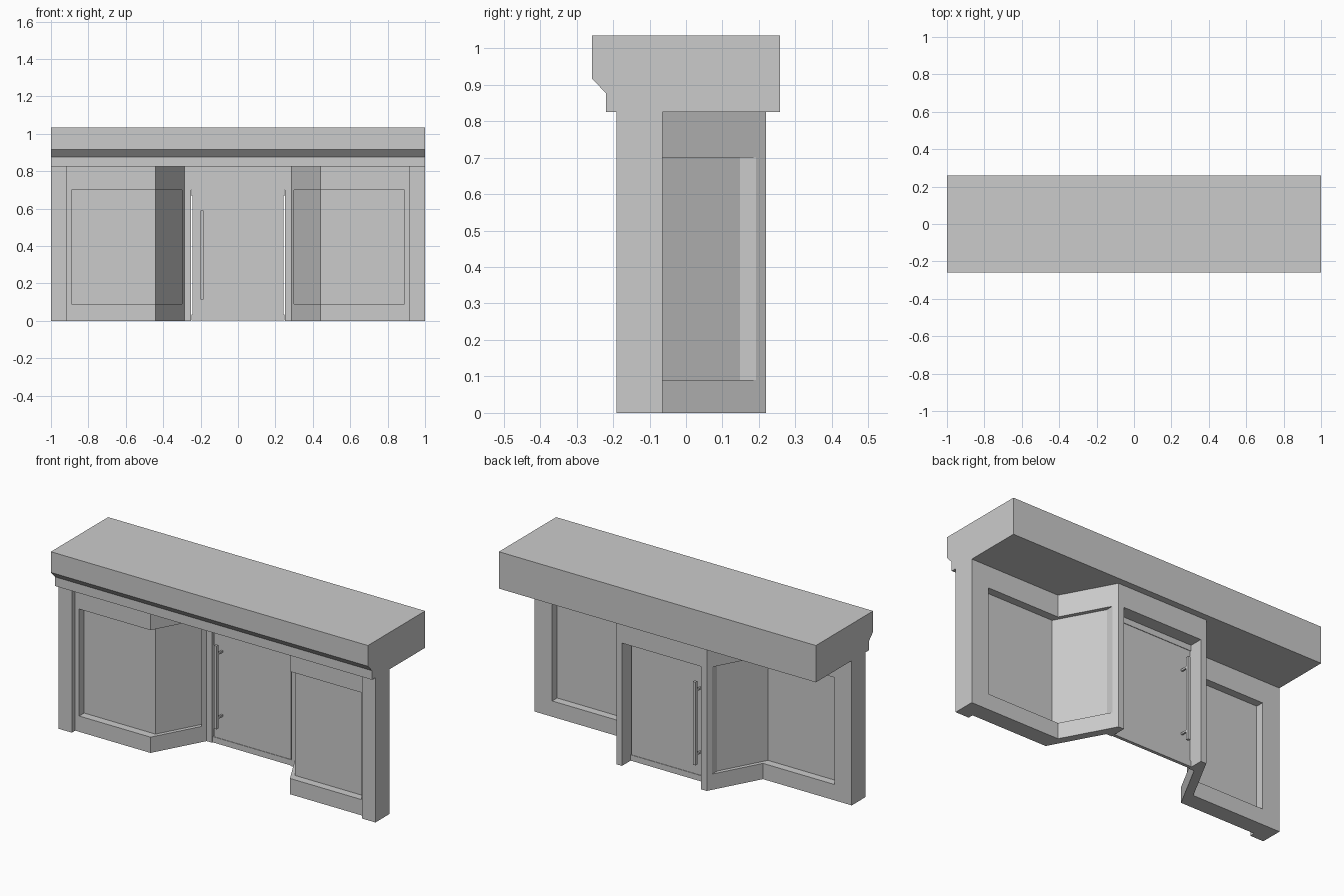
import bpy, bmesh
from mathutils import Vector

if "Cube" in bpy.data.objects:
    bpy.data.objects.remove(bpy.data.objects["Cube"])


def prism(name, pts, lo, hi, axis='z', mirror=False):
    """Extrude a flat outline along z (pts are x,y) or along x (pts are y,z)."""
    place = (lambda p, t: (p[0], p[1], t)) if axis == 'z' else (lambda p, t: (t, p[0], p[1]))
    bm = bmesh.new()
    face = bm.faces.new([bm.verts.new(place(p, lo)) for p in pts])
    top = bmesh.ops.extrude_face_region(bm, geom=[face])['geom']
    verts = [v for v in top if isinstance(v, bmesh.types.BMVert)]
    bmesh.ops.translate(bm, verts=verts, vec=Vector(place((0, 0), hi - lo)))
    bmesh.ops.recalc_face_normals(bm, faces=bm.faces)
    me = bpy.data.meshes.new(name)
    bm.to_mesh(me)
    bm.free()
    ob = bpy.data.objects.new(name, me)
    bpy.context.collection.objects.link(ob)
    if mirror:
        ob.modifiers.new('mirror', 'MIRROR')
    return ob


def box(name, x0, x1, y0, y1, z0, z1, mirror=False):
    return prism(name, [(x0, y0), (x1, y0), (x1, y1), (x0, y1)], z0, z1, mirror=mirror)


CORNER, INNER, OUTER = 0.44, 0.285, 0.915
WALL_BACK, DOOR_BACK, THICK = -0.065, 0.22, 0.095


def back_y(x):
    """Back face of the shop wall: straight, then splayed in to the door."""
    if x >= CORNER:
        return WALL_BACK
    return WALL_BACK + (DOOR_BACK - WALL_BACK) * (CORNER - x) / (CORNER - INNER)


def wall(name, x0, x1, z0, z1, front=THICK, back=0.0):
    """Mirrored piece of the splayed wall between x0 and x1."""
    xs = [x0] + ([CORNER] if x0 < CORNER < x1 else []) + [x1]
    pts = [(x, back_y(x) - front) for x in xs] + [(x, back_y(x) - back) for x in reversed(xs)]
    return prism(name, pts, z0, z1, mirror=True)


# Fascia and roof slab
prism('fascia', [(-0.258, 1.035), (-0.258, 0.917), (-0.22, 0.877), (-0.22, 0.825),
                 (0.258, 0.825), (0.258, 1.035)], -1, 1, axis='x')

# End pilasters
box('pilaster', OUTER, 1.0, -0.19, WALL_BACK, 0, 0.825, mirror=True)

# Display windows: frame bands, stiles and the recessed pane
SILL, HEAD = 0.09, 0.70
wall('window_plinth', INNER, OUTER, 0, SILL)
wall('window_header', INNER, OUTER, HEAD, 0.825)
wall('window_outer_stile', 0.89, OUTER, SILL, HEAD)
wall('window_inner_stile', INNER, 0.30, SILL, HEAD)
wall('window_pane', 0.30, 0.89, SILL, HEAD, front=0.05, back=0.045)

# Door frame
box('door_jamb', 0.25, INNER, DOOR_BACK - THICK, DOOR_BACK, 0, 0.825, mirror=True)
box('door_lintel', -0.25, 0.25, DOOR_BACK - THICK, DOOR_BACK, HEAD, 0.825)

# Door leaf with top and bottom rails
box('door_leaf', -0.244, 0.244, 0.13, 0.142, 0.03, 0.67)
for label, z in (('bottom', 0.002), ('top', 0.667)):
    box('door_rail_' + label, -0.249, 0.249, 0.127, 0.145, z, z + 0.033)

# Pull handles on both sides of the door
for side, y, door in (('front', 0.078, 0.13), ('back', 0.192, 0.142)):
    box('handle_bar_' + side, -0.2, -0.184, y - 0.008, y + 0.008, 0.115, 0.59)
    for z in (0.17, 0.535):
        box('handle_peg_' + side, -0.197, -0.187, min(y, door), max(y, door), z - 0.005, z + 0.005)
